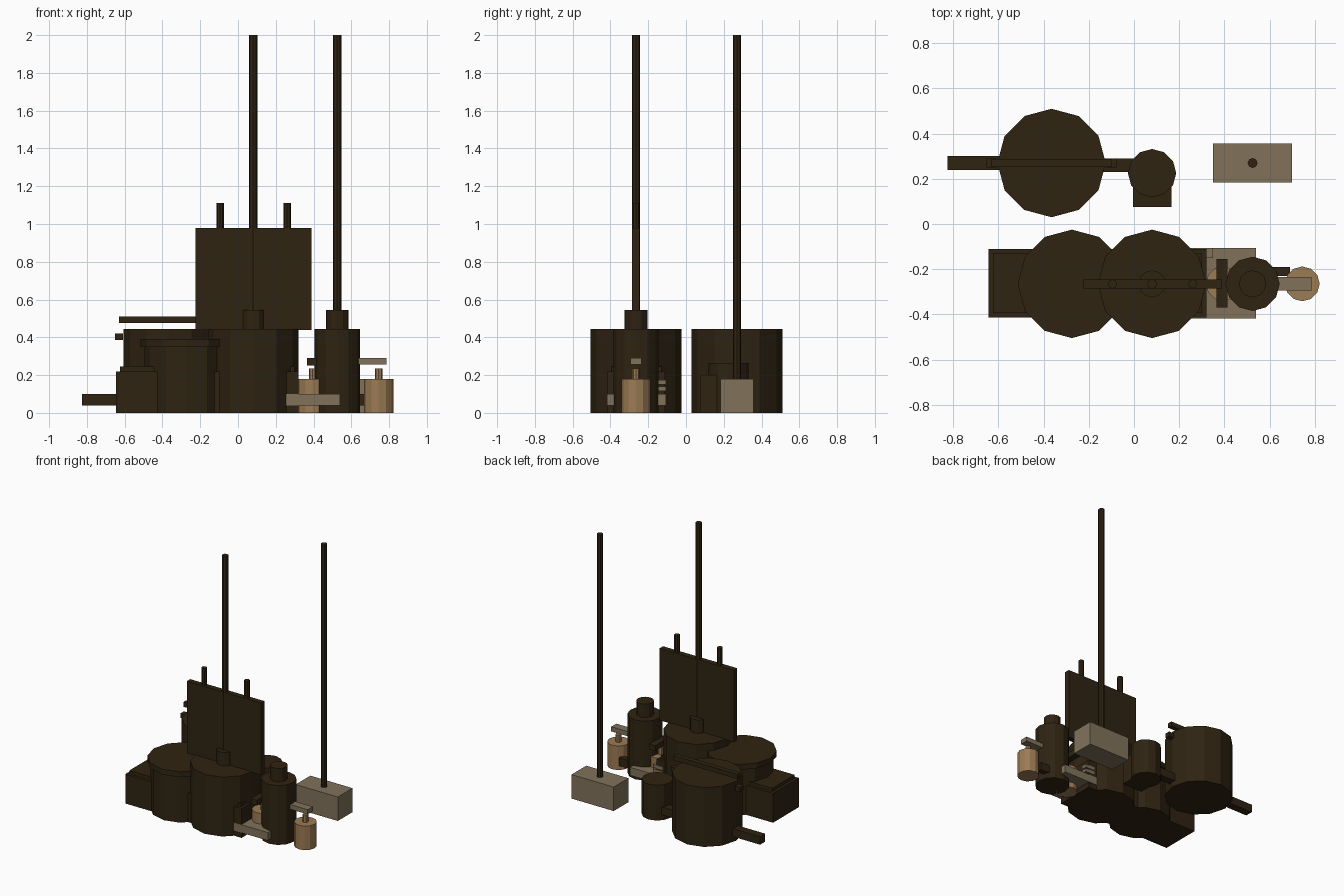
import bpy
import bmesh
from mathutils import Matrix, Vector

cube = bpy.data.objects.get("Cube")
if cube:
    bpy.data.objects.remove(cube, do_unlink=True)


def material(name, rgb):
    mat = bpy.data.materials.new(name)
    mat.use_nodes = True
    mat.diffuse_color = (*rgb, 1)
    mat.node_tree.nodes["Principled BSDF"].inputs["Base Color"].default_value = (*rgb, 1)
    return mat


DARK = material("dark_brown", (0.028, 0.017, 0.006))
STONE = material("stone_grey", (0.22, 0.17, 0.105))
TAN = material("tan", (0.33, 0.2, 0.09))


def finish(bm, name, mat):
    mesh = bpy.data.meshes.new(name)
    bm.to_mesh(mesh)
    bm.free()
    mesh.materials.append(mat)
    obj = bpy.data.objects.new(name, mesh)
    bpy.context.collection.objects.link(obj)
    return obj


def box(name, mat, x, y, z):
    """Box from (low, high) ranges on each axis."""
    low, high = (Vector(corner) for corner in zip(x, y, z))
    bm = bmesh.new()
    bmesh.ops.create_cube(bm, size=1, matrix=Matrix.Translation((low + high) / 2)
                          @ Matrix.Diagonal((*(high - low), 1)))
    return finish(bm, name, mat)


def cylinder(name, mat, x, y, radius, z, sides=12):
    """Upright flat-sided cylinder with a (low, high) height range."""
    bm = bmesh.new()
    bmesh.ops.create_cone(bm, cap_ends=True, segments=sides, radius1=radius,
                          radius2=radius, depth=z[1] - z[0],
                          matrix=Matrix.Translation((x, y, sum(z) / 2)))
    return finish(bm, name, mat)


FRONT = -0.265
BACK = 0.27
TALL = 0.445

# Front tanks
cylinder("main_tank", DARK, 0.08, FRONT, 0.24, (0, TALL))
cylinder("main_tank_neck", DARK, 0.08, FRONT, 0.06, (TALL, 0.545))
cylinder("lidded_tank", DARK, -0.275, FRONT, 0.22, (0, 0.35))
cylinder("lidded_tank_lid", DARK, -0.275, FRONT, 0.24, (0.35, 0.39))
cylinder("slim_tank", DARK, 0.525, FRONT, 0.12, (0, TALL))
cylinder("slim_tank_neck", DARK, 0.525, FRONT, 0.06, (TALL, 0.545))

# Long chest behind the front tanks
box("chest", DARK, (-0.645, 0.32), (-0.415, -0.11), (0, 0.22))
box("chest_lid", DARK, (-0.625, 0.30), (-0.395, -0.13), (0.22, 0.245))

# Upright board with posts
box("board", DARK, (-0.225, 0.39), (-0.285, -0.245), (0.44, 0.98))
for side, x in (("right", -0.095), ("left", 0.26)):
    cylinder(f"{side}_post", DARK, x, FRONT, 0.02, (0.9, 1.11), 8)
cylinder("front_mast", DARK, 0.08, FRONT, 0.022, (0.5, 2), 8)

# Stone shelf and slats beside the main tank
box("shelf", STONE, (0.1, 0.54), (-0.418, -0.107), (0.04, 0.1))
for z in (0.115, 0.15):
    box("slat", STONE, (0.27, 0.35), (-0.15, -0.107), (z, z + 0.025))

# Tan pots with crossbars
for name, x in (("inner_pot", 0.395), ("outer_pot", 0.745)):
    cylinder(name, TAN, x, FRONT, 0.077, (0, 0.18))
    cylinder(name + "_neck", TAN, x, FRONT, 0.02, (0.18, 0.235), 8)
box("inner_crossbar", DARK, (0.365, 0.415), (-0.37, -0.155), (0.25, 0.29))
box("outer_crossbar", STONE, (0.63, 0.785), (-0.295, -0.235), (0.255, 0.29))
box("slim_tank_pipe", DARK, (0.55, 0.69), (-0.23, -0.19), (0.04, 0.1))

# Rear tank with top rail, clips and pipes
cylinder("rear_tank", DARK, -0.365, BACK, 0.24, (0, TALL))
box("rear_rail", DARK, (-0.63, -0.1), (BACK - 0.018, BACK + 0.018), (0.475, 0.51))
for side in (-1, 1):
    x = -0.365 + side * 0.265
    box("rail_clip", DARK, (x - 0.022, x + 0.022), (BACK - 0.02, BACK + 0.02), (0.385, 0.42))
box("outlet_pipe", DARK, (-0.825, -0.5), (0.24, 0.30), (0.04, 0.1))
box("inlet_pipe", DARK, (-0.2, 0.03), (0.23, 0.29), (0.04, 0.1))

# Small rear pot and its step
cylinder("small_pot", DARK, 0.08, 0.225, 0.107, (0, 0.265))
box("small_pot_step", DARK, (-0.005, 0.165), (0.075, 0.2), (0, 0.2))

# Stone block carrying the second mast
box("mast_block", STONE, (0.35, 0.70), (0.183, 0.357), (0, 0.18))
cylinder("rear_mast", DARK, 0.525, BACK, 0.022, (0, 2), 8)
